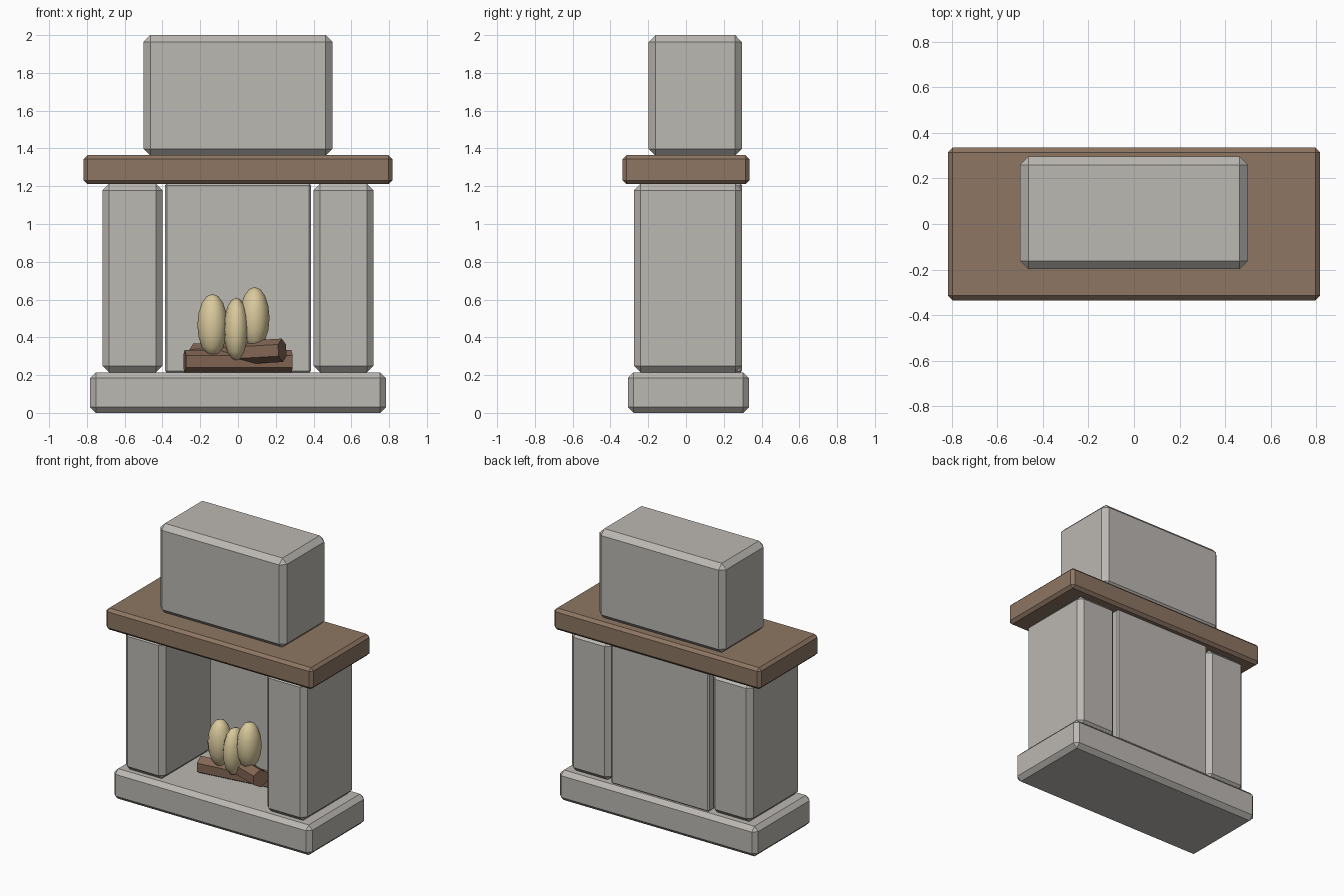
import bpy, bmesh, math
from mathutils import Matrix

if "Cube" in bpy.data.objects:
    bpy.data.objects.remove(bpy.data.objects["Cube"])


def material(name, rgb):
    m = bpy.data.materials.new(name)
    m.diffuse_color = (*rgb, 1)
    m.use_nodes = True
    m.node_tree.nodes["Principled BSDF"].inputs["Base Color"].default_value = m.diffuse_color
    return m


STONE = material("grey stone", (0.50, 0.48, 0.45))
WOOD = material("mantel wood", (0.27, 0.18, 0.125))
BARK = material("log brown", (0.23, 0.135, 0.09))
FLAME = material("pale flame", (0.69, 0.58, 0.33))


def finish(name, bm, mat):
    me = bpy.data.meshes.new(name)
    bm.to_mesh(me)
    bm.free()
    me.materials.append(mat)
    ob = bpy.data.objects.new(name, me)
    bpy.context.collection.objects.link(ob)
    return ob


def block(name, x, y, z, bevel, mat):
    """Box given by its (min, max) ranges, with chamfered edges."""
    bm = bmesh.new()
    bmesh.ops.create_cube(bm, size=1)
    for v in bm.verts:
        for i, (lo, hi) in enumerate((x, y, z)):
            v.co[i] = lo if v.co[i] < 0 else hi
    bmesh.ops.bevel(bm, geom=bm.edges[:], offset=bevel, segments=1,
                    profile=0.5, affect='EDGES')
    return finish(name, bm, mat)


def log(name, centre, length, radius, yaw, pitch):
    """Six-sided log lying along x with a flat side on top."""
    bm = bmesh.new()
    bmesh.ops.create_cone(bm, cap_ends=True, segments=6, radius1=radius,
                          radius2=radius, depth=length)
    turn = (Matrix.Translation(centre)
            @ Matrix.Rotation(math.radians(yaw), 4, 'Z')
            @ Matrix.Rotation(math.radians(pitch), 4, 'Y')
            @ Matrix.Rotation(math.radians(90), 4, 'Y')
            @ Matrix.Rotation(math.radians(90), 4, 'Z'))
    bmesh.ops.transform(bm, matrix=turn, verts=bm.verts)
    return finish(name, bm, BARK)


def flame(name, centre, radii):
    """Smooth upright ellipsoid."""
    bm = bmesh.new()
    bmesh.ops.create_uvsphere(bm, u_segments=12, v_segments=8, radius=1)
    bmesh.ops.transform(bm, verts=bm.verts,
                        matrix=Matrix.Translation(centre) @ Matrix.Diagonal((*radii, 1)))
    for f in bm.faces:
        f.smooth = True
    return finish(name, bm, FLAME)


# stone body
block("hearth_base", (-0.783, 0.783), (-0.308, 0.333), (0, 0.215), 0.03, STONE)
for side, x in (("left", (-0.717, -0.40)), ("right", (0.40, 0.717))):
    block(side + "_pillar", x, (-0.275, 0.296), (0.213, 1.213), 0.035, STONE)
block("back_panel", (-0.387, 0.387), (0.23, 0.296), (0.213, 1.215), 0.01, STONE)
block("chimney", (-0.5, 0.5), (-0.198, 0.296), (1.362, 2.0), 0.036, STONE)

# wooden shelf
block("mantel", (-0.817, 0.817), (-0.335, 0.335), (1.211, 1.365), 0.02, WOOD)

# fire
log("lower_log", (0, 0.02, 0.272), 0.57, 0.062, 8, 0)
log("upper_log", (0, 0.02, 0.318), 0.51, 0.062, -23, -3)
flame("left_flame", (-0.135, -0.01, 0.465), (0.08, 0.085, 0.165))
flame("middle_flame", (-0.01, -0.025, 0.443), (0.066, 0.095, 0.167))
flame("right_flame", (0.088, 0.0, 0.502), (0.079, 0.09, 0.165))
